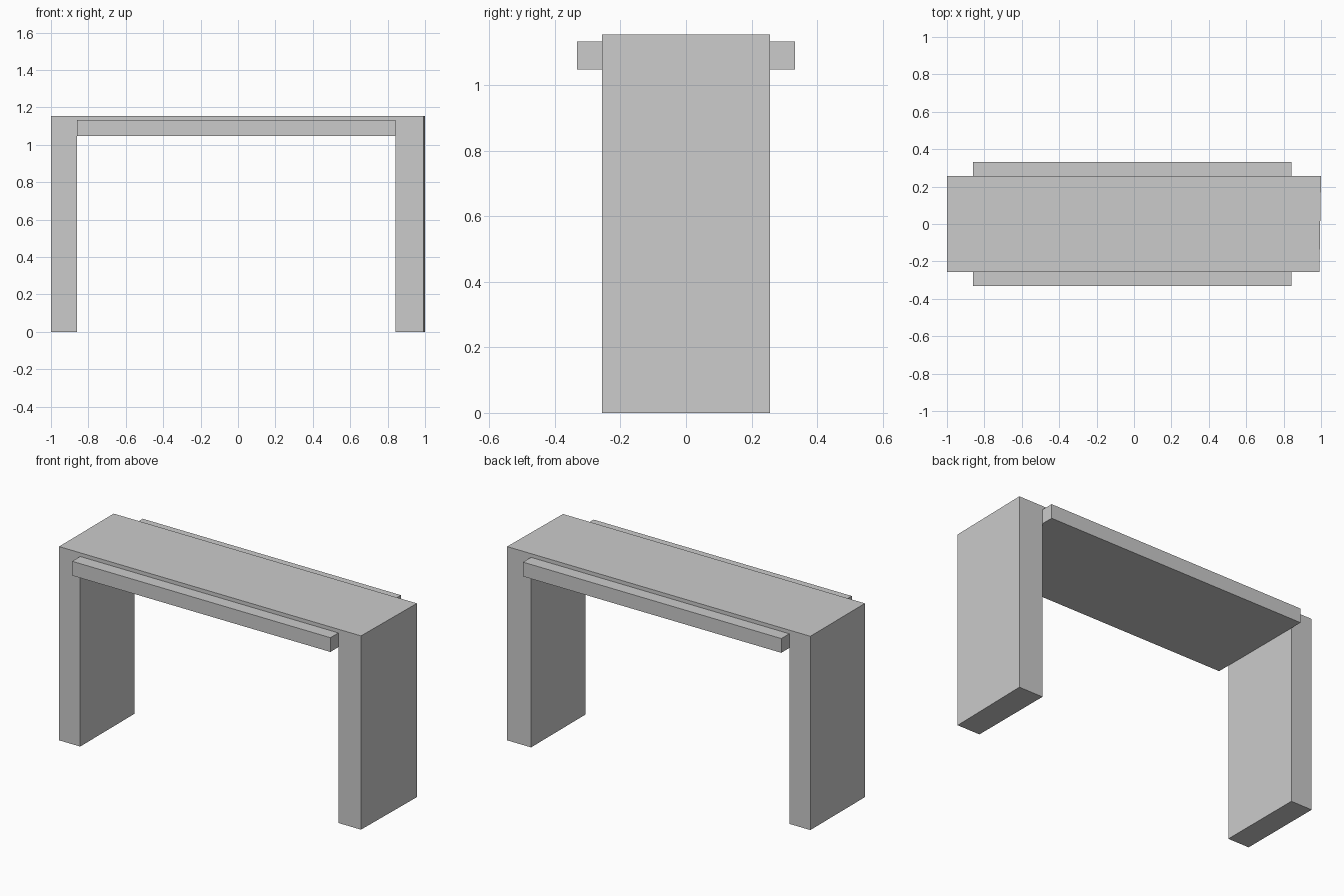
import bpy, bmesh

if "Cube" in bpy.data.objects:
    bpy.data.objects.remove(bpy.data.objects["Cube"])

Y0, Y1 = -0.257, 0.257      # frame depth
XL, XR = -0.861, 0.842      # inner faces of the legs
Z0, Z1 = 1.048, 1.155       # underside and top of the table


def finish(name, bm):
    bmesh.ops.recalc_face_normals(bm, faces=bm.faces)
    mesh = bpy.data.meshes.new(name)
    bm.to_mesh(mesh)
    bm.free()
    obj = bpy.data.objects.new(name, mesh)
    bpy.context.collection.objects.link(obj)
    return obj


def box(name, x0, x1, y0, y1, z0, z1):
    bm = bmesh.new()
    bmesh.ops.create_cube(bm, size=1)
    for v in bm.verts:
        v.co = ((x0 + x1) / 2 + v.co.x * (x1 - x0),
                (y0 + y1) / 2 + v.co.y * (y1 - y0),
                (z0 + z1) / 2 + v.co.z * (z1 - z0))
    return finish(name, bm)


# Waterfall frame: upside-down U profile swept front to back
profile = [(-1, 0), (XL, 0), (XL, Z0), (XR, Z0), (XR, 0), (1, 0), (1, Z1), (-1, Z1)]
bm = bmesh.new()
face = bm.faces.new([bm.verts.new((x, Y0, z)) for x, z in profile])
swept = bmesh.ops.extrude_face_region(bm, geom=[face])["geom"]
bmesh.ops.translate(bm, vec=(0, Y1 - Y0, 0),
                    verts=[g for g in swept if isinstance(g, bmesh.types.BMVert)])
# The right outer face leans in slightly at the front
for v in bm.verts:
    if v.co.x > 0.99 and v.co.y < 0:
        v.co.x = 0.991
finish("table_frame", bm)

# Side rails along the front and back, flush with the underside
box("front_rail", XL, XR, -0.332, Y0, Z0, 1.133)
box("back_rail", XL, XR, Y1, 0.332, Z0, 1.133)
